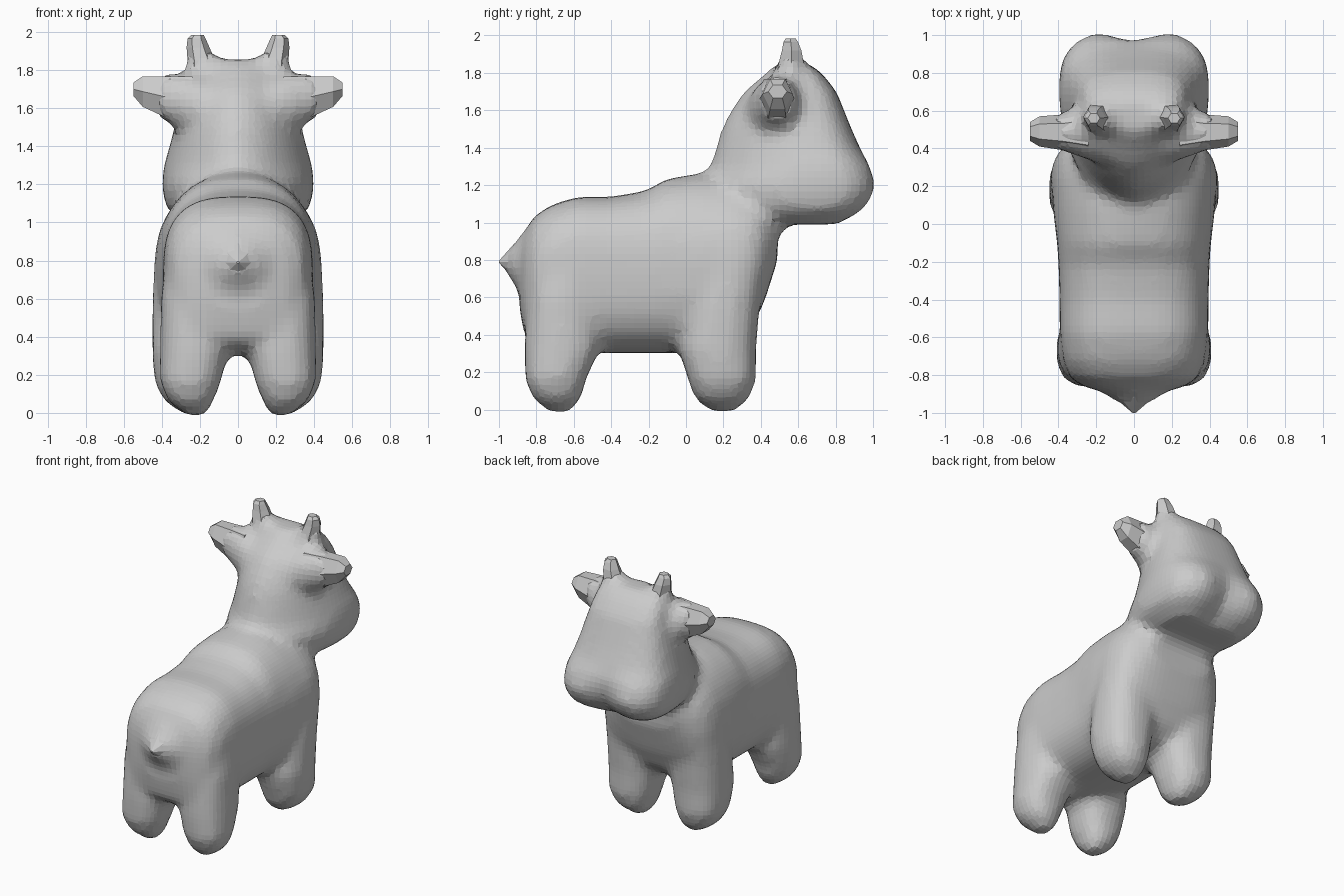
import bpy, bmesh
from math import cos, sin, pi
from mathutils import Vector

old = bpy.data.objects.get("Cube")
if old:
    bpy.data.objects.remove(old, do_unlink=True)

grey = bpy.data.materials.new("plain grey")
grey.use_nodes = True
grey.diffuse_color = (0.6, 0.6, 0.6, 1)
grey.node_tree.nodes["Principled BSDF"].inputs["Base Color"].default_value = grey.diffuse_color


def power(value, n):
    """Superellipse coordinate: n = 2 is round, larger is boxier."""
    return (1 if value >= 0 else -1) * abs(value) ** (2 / n)


def ring(place, a_low, a_high, b_low, b_high, n_low=2.0, n_high=2.0, sides=32):
    """Closed outline spanning two ranges; place(a, b) puts it in space."""
    points = []
    for i in range(sides):
        t = 2 * pi * i / sides
        n = n_high if sin(t) > 0 else n_low
        a = (a_low + a_high) / 2 + (a_high - a_low) / 2 * power(cos(t), n)
        b = (b_low + b_high) / 2 + (b_high - b_low) / 2 * power(sin(t), n)
        points.append(place(a, b))
    return points


def loft(bm, rings):
    """Skin a stack of rings and cap both ends."""
    loops = [[bm.verts.new(p) for p in points] for points in rings]
    faces = [bm.faces.new(loops[0]), bm.faces.new(loops[-1])]
    count = len(loops[0])
    for low, high in zip(loops, loops[1:]):
        for i in range(count):
            j = (i + 1) % count
            faces.append(bm.faces.new((low[i], low[j], high[j], high[i])))
    bmesh.ops.recalc_face_normals(bm, faces=faces)


def loft_x(bm, table, side, sides):
    """Loft running sideways: x, back y, front y, bottom z, top z."""
    loft(bm, [ring(lambda a, b, x=x: Vector((x * side, a, b)), *size, sides=sides)
              for x, *size in table])


def loft_y(bm, table, n_low, sides):
    """Symmetric lengthwise loft: y, bottom z, top z, half width, boxiness of the top."""
    loft(bm, [ring(lambda a, b, y=y: Vector((a, y, b)), -w, w, low, high, n_low, n_top, sides)
              for y, low, high, w, n_top in table])


def loft_z(bm, table, side, n, sides):
    """Upright loft: z, back y, front y, inner x, outer x."""
    loft(bm, [ring(lambda a, b, z=z: Vector((a * side, b, z)), x0, x1, y0, y1, n, n, sides)
              for z, y0, y1, x0, x1 in table])


def finish(bm, name):
    mesh = bpy.data.meshes.new(name)
    bm.to_mesh(mesh)
    bm.free()
    mesh.materials.append(grey)
    obj = bpy.data.objects.new(name, mesh)
    bpy.context.collection.objects.link(obj)
    return obj


skin = bmesh.new()

# Trunk: full rump, sloping shoulders
trunk = [
    (-.89, .54, .91, .16, 2.4), (-.865, .4, .95, .26, 2.6), (-.81, .34, 1.035, .345, 2.8),
    (-.72, .32, 1.095, .38, 2.9), (-.58, .3, 1.138, .395, 2.9), (-.4, .3, 1.138, .395, 2.8),
    (-.22, .3, 1.168, .4, 2.6), (-.1, .3, 1.235, .408, 2.4), (.08, .3, 1.265, .43, 2.1),
    (.25, .34, 1.26, .44, 2), (.35, .43, 1.23, .42, 2), (.42, .58, 1.17, .365, 2),
    (.49, .8, 1.08, .25, 2),
]
loft_y(skin, trunk, 2.8, 32)

# Head and neck: height, nape y, face y, half width, hollow between the nostrils
head = [
    (.99, .3, .84, .26, .06), (1.06, .17, .96, .365, .08), (1.12, .12, 1.01, .39, .08),
    (1.2, .1, 1.035, .4, .07), (1.3, .13, 1, .39, .03), (1.4, .16, .93, .36, 0),
    (1.5, .19, .885, .335, 0), (1.6, .24, .845, .31, 0), (1.7, .31, .805, .285, 0),
    (1.8, .43, .725, .255, 0), (1.855, .49, .65, .22, 0),
]
rings = []
for z, nape, face, w, dent in head:
    widest = nape + (face - nape) * .66
    points = []
    for i in range(40):
        t = 2 * pi * i / 40
        front = sin(t) > 0
        n = 2.8 if front else 2.1 if z < 1.25 else 1.8
        x = w * power(cos(t), n)
        y = widest + (face - widest if front else widest - nape) * power(sin(t), n)
        if front:
            y -= dent * max(0, 1 - abs(x) / .2)
        points.append(Vector((x, y, z)))
    rings.append(points)
loft(skin, rings)

# Legs, and the flared roots that carry the ears and horns
hind_leg = [
    (-.015, -.73, -.62, .17, .27), (.06, -.82, -.56, .13, .365),
    (.16, -.86, -.535, .09, .41), (.32, -.865, -.46, .05, .41),
    (.6, -.85, -.45, .04, .405), (.85, -.77, -.45, .1, .375),
]
fore_leg = [
    (-.01, .13, .26, .17, .28), (.06, .045, .34, .13, .385),
    (.16, .01, .375, .1, .44), (.32, -.04, .375, .065, .45),
    (.55, 0, .395, .05, .45), (.8, .05, .44, .05, .44), (1, .1, .45, .1, .39),
]
ear_root = [(0, .3, .7, 1.38, 1.72), (.15, .31, .67, 1.4, 1.76), (.24, .335, .64, 1.44, 1.785),
            (.32, .365, .61, 1.49, 1.785), (.43, .4, .58, 1.56, 1.775)]
horn_root = [(1.65, .43, .7, .02, .3), (1.8, .46, .66, .07, .285), (1.9, .49, .63, .12, .275)]
for side in (1, -1):
    loft_z(skin, hind_leg, side, 2.4, 32)
    loft_z(skin, fore_leg, side, 2.4, 32)
    loft_x(skin, ear_root, side, 16)
    loft_z(skin, horn_root, side, 2, 6)

# Tail root, blended into the rump
tail_root = [(-.8, .52, 1.02, .3, 2), (-.87, .59, .95, .2, 2),
             (-.92, .67, .885, .125, 2), (-.97, .74, .835, .05, 2)]
loft_y(skin, tail_root, 2, 16)

# Fuse everything into one soft faceted skin
body = finish(skin, "body")
fuse = body.modifiers.new("fuse", 'REMESH')
fuse.mode = 'VOXEL'
fuse.voxel_size = .037
fuse.use_smooth_shade = False
soften = body.modifiers.new("soften", 'SMOOTH')
soften.factor = .5
soften.iterations = 5

# Crisp ends of the ears and horns
ear = [(.24, .35, .62, 1.46, 1.79), (.37, .39, .58, 1.53, 1.785),
       (.5, .41, .57, 1.595, 1.78), (.55, .44, .54, 1.66, 1.74)]
horn = [(1.78, .47, .65, .1, .27), (1.85, .485, .64, .12, .265),
        (1.92, .505, .625, .15, .27), (1.965, .515, .605, .17, .265), (1.985, .53, .59, .18, .245)]
for side, label in ((1, "left"), (-1, "right")):
    bm = bmesh.new()
    loft_x(bm, ear, side, 6)
    finish(bm, label + "_ear")
    bm = bmesh.new()
    loft_z(bm, horn, side, 2, 6)
    finish(bm, label + "_horn")

# Stubby pointed tail
tail = [(-.87, .62, .93, .16, 2), (-.92, .69, .885, .1, 2),
        (-.96, .74, .84, .055, 2), (-1, .785, .795, .008, 2)]
bm = bmesh.new()
loft_y(bm, tail, 2, 8)
finish(bm, "tail")
